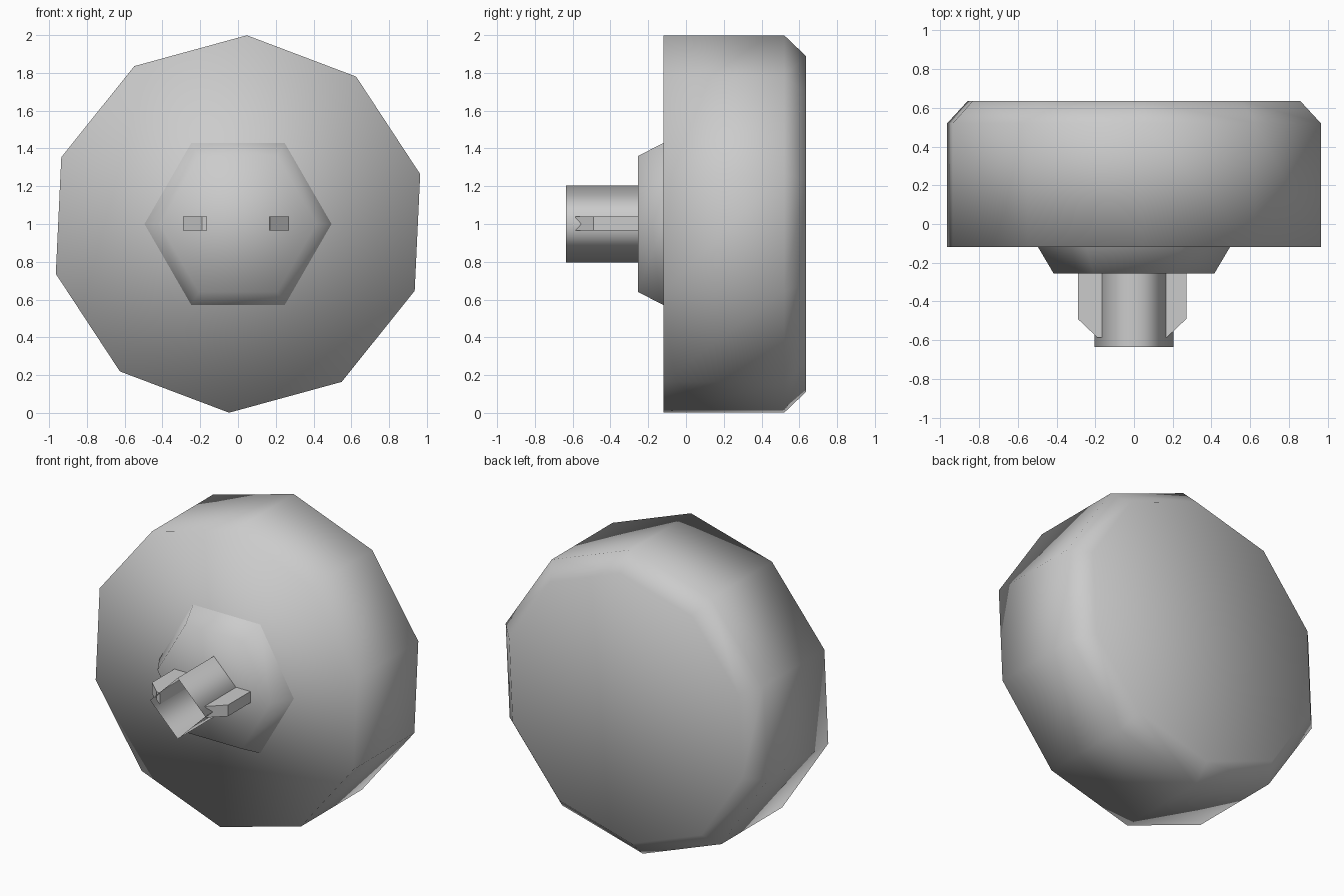
import bpy, bmesh
from math import radians, cos, sin, tau

cube = bpy.data.objects.get("Cube")
if cube:
    bpy.data.objects.remove(cube)

grey = bpy.data.materials.new("plain_grey")
grey.use_nodes = True
COLOUR = (0.6, 0.6, 0.6, 1)
grey.diffuse_color = COLOUR
grey.node_tree.nodes["Principled BSDF"].inputs["Base Color"].default_value = COLOUR

CENTRE_Z = 1.0


def finish(name, bm, smooth):
    bmesh.ops.recalc_face_normals(bm, faces=bm.faces)
    for face in bm.faces:
        face.smooth = smooth
    mesh = bpy.data.meshes.new(name)
    bm.to_mesh(mesh)
    bm.free()
    mesh.materials.append(grey)
    obj = bpy.data.objects.new(name, mesh)
    bpy.context.collection.objects.link(obj)
    return obj


def lathe(name, sides, turn, rings, front_cap=True, back_cap=True):
    """Loft polygon rings, given as (y, radius), from front to back."""
    bm = bmesh.new()
    loops = []
    for y, r in rings:
        angles = [radians(turn) + tau * i / sides for i in range(sides)]
        loops.append([bm.verts.new((r * cos(a), y, CENTRE_Z + r * sin(a))) for a in angles])
    for a, b in zip(loops, loops[1:]):
        for i in range(sides):
            j = (i + 1) % sides
            bm.faces.new((a[i], a[j], b[j], b[i]))
    if front_cap:
        bm.faces.new(loops[0])
    if back_cap:
        bm.faces.new(loops[-1])
    return finish(name, bm, True)


def tab(name, profile, low, high):
    """Extrude a profile of (x, y) points upwards."""
    bm = bmesh.new()
    face = bm.faces.new([bm.verts.new((x, y, low)) for x, y in profile])
    top = bmesh.ops.extrude_face_region(bm, geom=[face])["geom"]
    verts = [v for v in top if isinstance(v, bmesh.types.BMVert)]
    bmesh.ops.translate(bm, verts=verts, vec=(0, 0, high - low))
    return finish(name, bm, False)


# Ten-sided knob with a chamfered back rim
lathe("knob_body", 10, 15.3, [(-0.12, 1.0), (0.52, 1.0), (0.635, 0.89)])

# Six-sided tapered collar
lathe("collar", 6, 0, [(-0.255, 0.415), (-0.12, 0.495)], back_cap=False)

# Open four-sided shaft
lathe("shaft", 4, 0, [(-0.635, 0.203), (-0.255, 0.203)], front_cap=False, back_cap=False)

# Locking tabs on both sides of the shaft, with sloped ends
for name, side, outer, inner in (("left_tab", 1, 0.27, 0.17), ("right_tab", -1, 0.29, 0.19)):
    outline = [(0.165, -0.255), (outer, -0.255), (outer, -0.49), (inner, -0.585), (0.165, -0.585)]
    tab(name, [(side * x, y) for x, y in outline], 0.965, 1.04)
